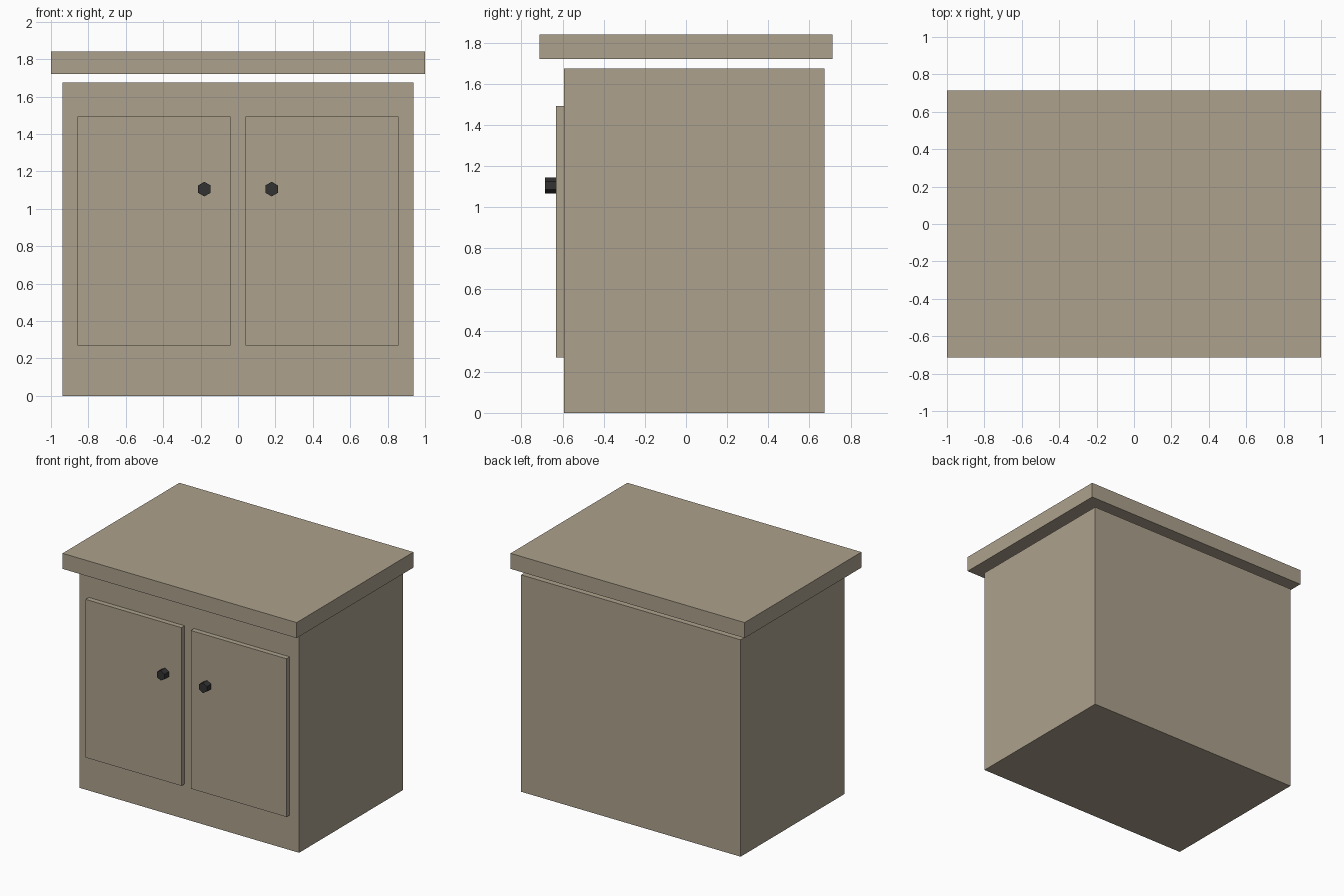
import bpy, bmesh, math
from mathutils import Matrix

if "Cube" in bpy.data.objects:
    bpy.data.objects.remove(bpy.data.objects["Cube"])


def material(name, rgb):
    m = bpy.data.materials.new(name)
    m.diffuse_color = (*rgb, 1)
    m.use_nodes = True
    m.node_tree.nodes["Principled BSDF"].inputs["Base Color"].default_value = m.diffuse_color
    return m


wood = material("taupe_wood", (0.413, 0.356, 0.266))
black = material("charcoal_knob", (0.032, 0.032, 0.032))


def add_object(name, bm, mat):
    me = bpy.data.meshes.new(name)
    bm.to_mesh(me)
    bm.free()
    me.materials.append(mat)
    ob = bpy.data.objects.new(name, me)
    bpy.context.collection.objects.link(ob)
    return ob


def box(name, lo, hi, mat):
    size = [h - l for l, h in zip(lo, hi)]
    mid = [(h + l) / 2 for l, h in zip(lo, hi)]
    bm = bmesh.new()
    bmesh.ops.create_cube(bm, size=1, matrix=Matrix.LocRotScale(mid, None, size))
    return add_object(name, bm, mat)


def knob(name, x, z, y_front, y_back, radius):
    bm = bmesh.new()
    mtx = Matrix.Translation((x, (y_front + y_back) / 2, z)) @ Matrix.Rotation(math.pi / 2, 4, 'X')
    bmesh.ops.create_cone(bm, cap_ends=True, segments=6, radius1=radius, radius2=radius,
                          depth=y_back - y_front, matrix=mtx)
    return add_object(name, bm, black)


# Cabinet body and the countertop floating just above it
box("cabinet_body", (-0.938, -0.594, 0), (0.938, 0.673, 1.675), wood)
box("countertop", (-1, -0.713, 1.72), (1, 0.713, 1.84), wood)

# Mirrored doors with hexagonal knobs
for side, s in (("left", -1), ("right", 1)):
    x0, x1 = sorted((s * 0.04, s * 0.858))
    box(side + "_door", (x0, -0.633, 0.27), (x1, -0.594, 1.492), wood)
    knob(side + "_knob", s * 0.18, 1.105, -0.686, -0.633, 0.039)
